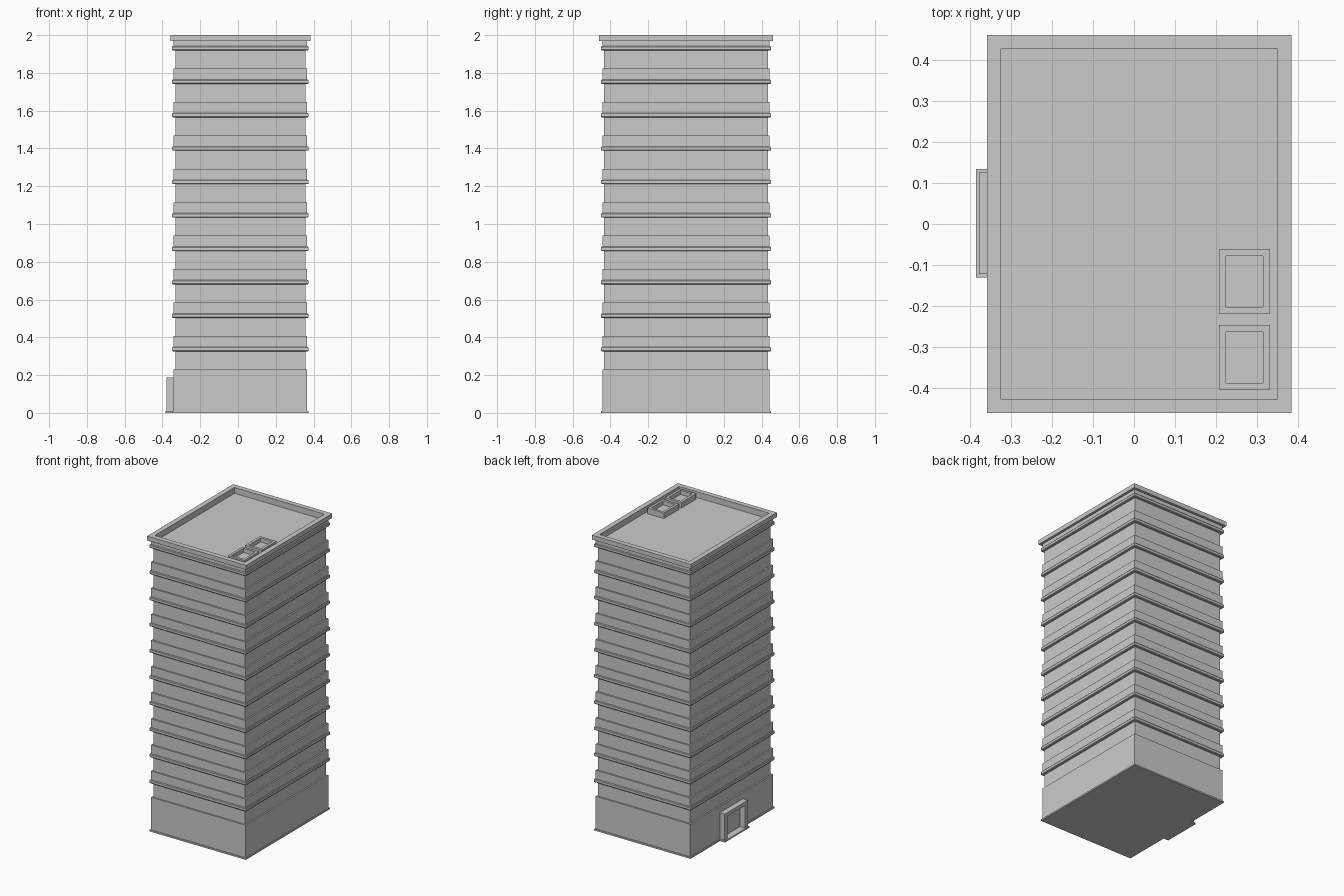
import bpy, bmesh

if "Cube" in bpy.data.objects:
    bpy.data.objects.remove(bpy.data.objects["Cube"])

CX = 0.0125            # tower sits slightly right of the origin, doorway balances it
HX, HY = 0.344, 0.433  # half size of the window wall
FLOOR = 0.177          # storey height


def make_object(name, bm):
    bmesh.ops.recalc_face_normals(bm, faces=bm.faces)
    mesh = bpy.data.meshes.new(name)
    bm.to_mesh(mesh)
    bm.free()
    obj = bpy.data.objects.new(name, mesh)
    bpy.context.collection.objects.link(obj)
    return obj


def rect_loft(name, cx, cy, hx, hy, profile):
    """Sweep (offset, z) steps around a rectangle and cap both ends."""
    bm = bmesh.new()
    rings = [[bm.verts.new((cx + sx * (hx + o), cy + sy * (hy + o), z))
              for sx, sy in ((-1, -1), (1, -1), (1, 1), (-1, 1))]
             for o, z in profile]
    for a, b in zip(rings, rings[1:]):
        for i in range(4):
            j = (i + 1) % 4
            bm.faces.new((a[i], a[j], b[j], b[i]))
    bm.faces.new(rings[0])
    bm.faces.new(rings[-1])
    return make_object(name, bm)


def extrude_x(name, outline, x0, x1):
    """Extrude a (y, z) outline along x."""
    bm = bmesh.new()
    face = bm.faces.new([bm.verts.new((x0, y, z)) for y, z in outline])
    out = bmesh.ops.extrude_face_region(bm, geom=[face])
    verts = [v for v in out["geom"] if isinstance(v, bmesh.types.BMVert)]
    bmesh.ops.translate(bm, verts=verts, vec=(x1 - x0, 0, 0))
    return make_object(name, bm)


# Tower: base lip, ground floor, ten ledges with bands, then the parapet
BAND, LEDGE, CAP = 0.010, 0.017, 0.027
profile = [(LEDGE, 0), (LEDGE, 0.01), (BAND, 0.01), (BAND, 0.23), (0, 0.23)]
for i in range(10):
    z = 0.326 + i * FLOOR
    profile += [(0, z), (LEDGE - 0.003, z), (LEDGE, z + 0.004),
                (LEDGE, z + 0.019), (LEDGE - 0.003, z + 0.023), (BAND, z + 0.023)]
    if i < 9:
        profile += [(BAND, z + 0.081), (0, z + 0.081)]
profile += [(BAND, 1.97), (CAP, 1.97), (CAP, 2.0), (-0.007, 2.0), (-0.007, 1.96)]
rect_loft("tower", CX, 0, HX, HY, profile)

# Two open-topped vents on the roof
for i, y in enumerate((-0.14, -0.325)):
    rect_loft(f"roof_vent_{i + 1}", 0.269, y, 0.062, 0.0795,
              [(0, 1.96), (0, 1.998), (-0.017, 1.998), (-0.017, 1.97)])

# Doorway on the left side: threshold slab and an arch-shaped frame
wall_x = CX - HX - BAND
extrude_x("door_threshold", [(-0.13, 0), (0.134, 0), (0.134, 0.01), (-0.13, 0.01)],
          -0.385, wall_x)
extrude_x("door_frame", [(-0.122, 0.01), (-0.122, 0.187), (0.126, 0.187), (0.126, 0.01),
                         (0.094, 0.01), (0.094, 0.162), (-0.09, 0.162), (-0.09, 0.01)],
          -0.378, wall_x)
